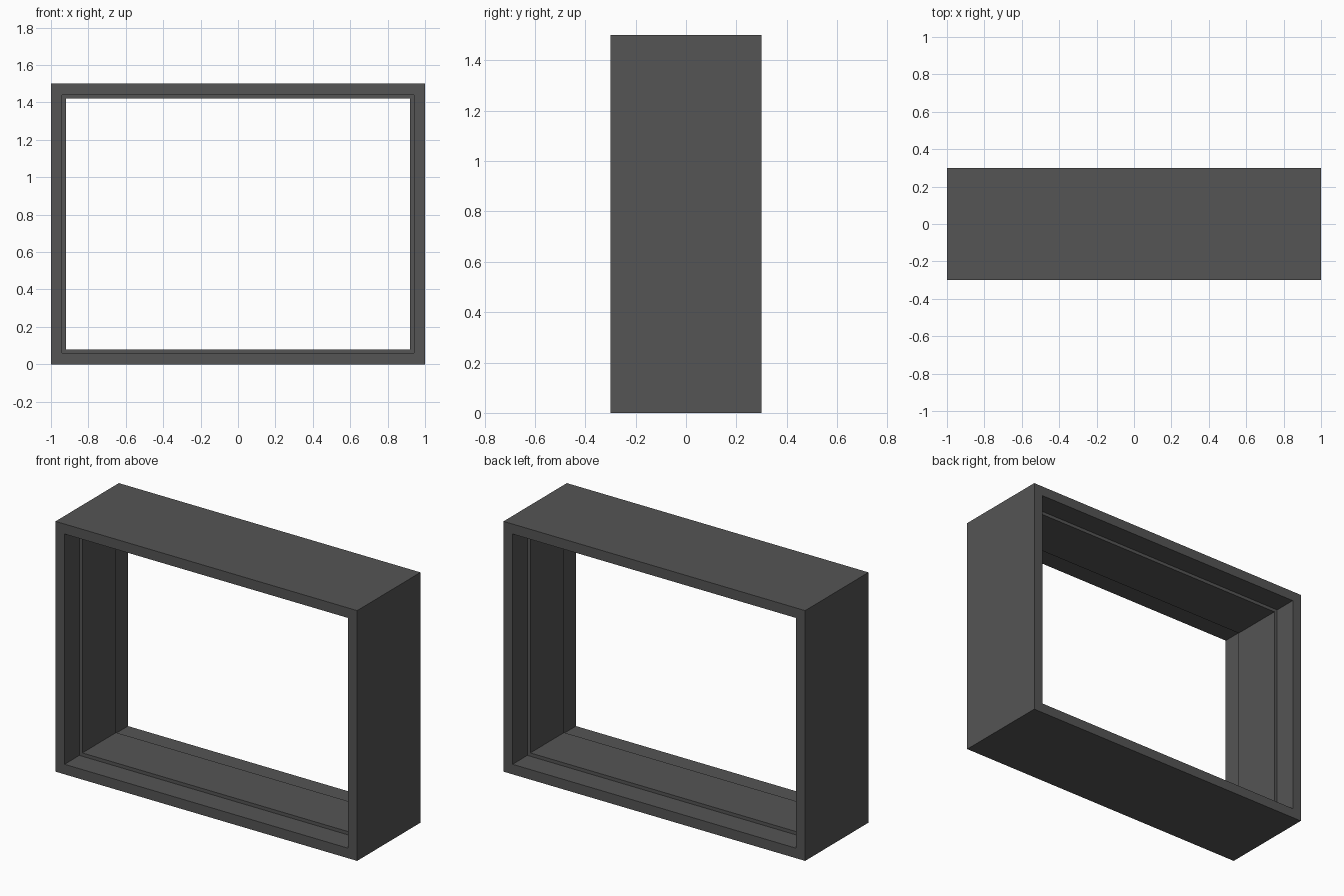
import bpy
import bmesh

if "Cube" in bpy.data.objects:
    bpy.data.objects.remove(bpy.data.objects["Cube"])

W, H, D = 2.0, 1.5, 0.6      # overall width, height, depth
RIM, STOP, LEDGE = 0.06, 0.08, 0.16  # rim thickness, stop thickness, half depth of stop

mat = bpy.data.materials.new("dark_grey")
mat.diffuse_color = (0.09, 0.09, 0.09, 1)
mat.use_nodes = True
mat.node_tree.nodes["Principled BSDF"].inputs["Base Color"].default_value = mat.diffuse_color

# Closed cross-section as (inset from outside, y); front half mirrored to the back
half = [(0, -D / 2), (RIM, -D / 2), (RIM, -LEDGE), (STOP, -LEDGE)]
profile = half + [(i, -y) for i, y in reversed(half)]

# Sweep the section around the rectangle with mitred corners
bm = bmesh.new()
corners = [(-1, 0), (1, 0), (1, 1), (-1, 1)]
rings = []
for sx, top in corners:
    rings.append([bm.verts.new((sx * (W / 2 - i), y, H - i if top else i))
                  for i, y in profile])
n = len(profile)
for c in range(4):
    a, b = rings[c], rings[(c + 1) % 4]
    for k in range(n):
        j = (k + 1) % n
        bm.faces.new((a[k], b[k], b[j], a[j]))
bmesh.ops.recalc_face_normals(bm, faces=bm.faces)

mesh = bpy.data.meshes.new("window_frame")
bm.to_mesh(mesh)
bm.free()
mesh.materials.append(mat)
frame = bpy.data.objects.new("window_frame", mesh)
bpy.context.collection.objects.link(frame)
